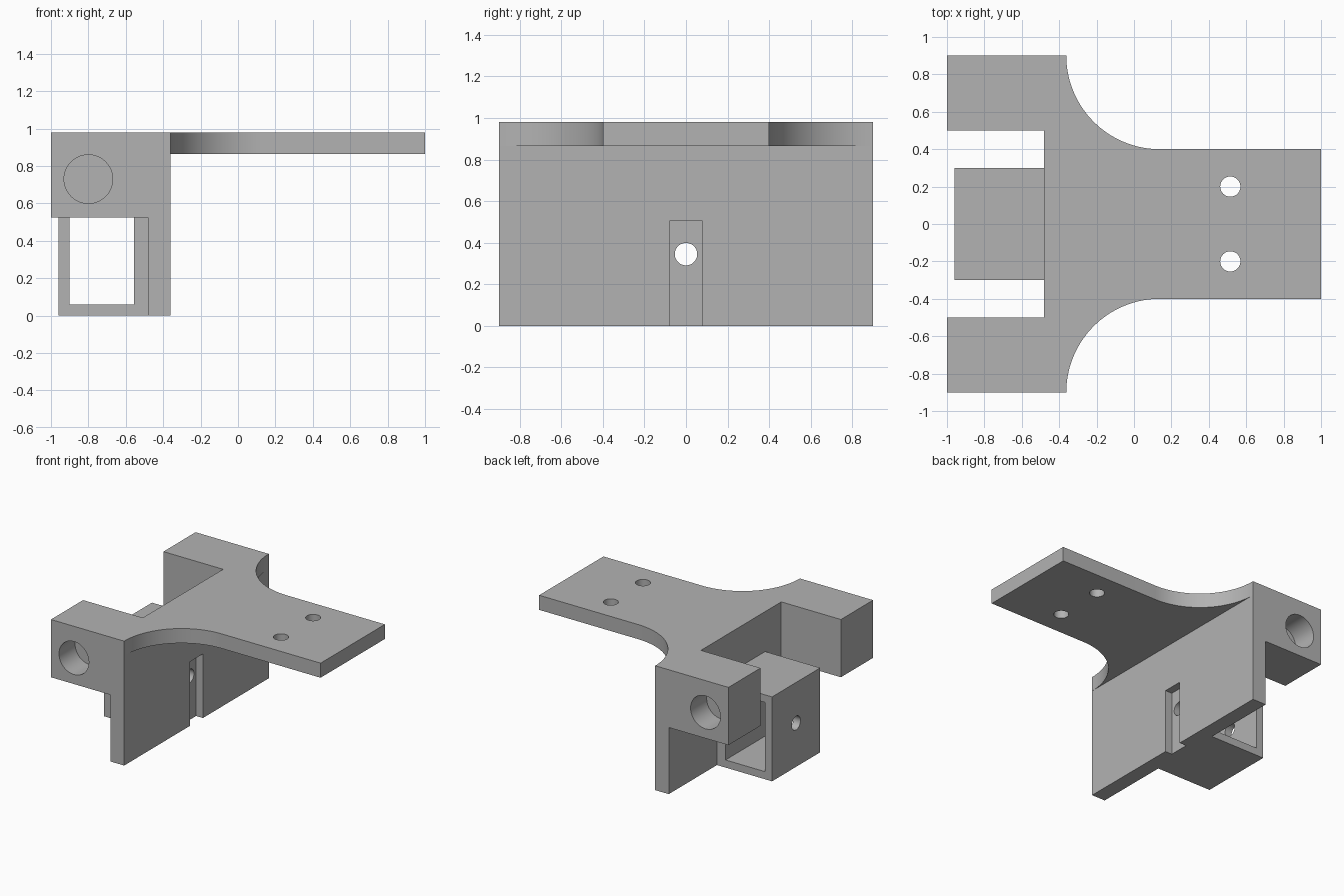
import bpy, bmesh, math
from mathutils import Matrix

cube = bpy.data.objects.get("Cube")
if cube:
    bpy.data.objects.remove(cube, do_unlink=True)

grey = bpy.data.materials.new("plain grey")
grey.use_nodes = True
GREY = (0.45, 0.45, 0.45, 1)
grey.diffuse_color = GREY
grey.node_tree.nodes["Principled BSDF"].inputs["Base Color"].default_value = GREY


def finish(name, bm):
    bmesh.ops.recalc_face_normals(bm, faces=bm.faces)
    mesh = bpy.data.meshes.new(name)
    bm.to_mesh(mesh)
    bm.free()
    mesh.materials.append(grey)
    obj = bpy.data.objects.new(name, mesh)
    bpy.context.collection.objects.link(obj)
    return obj


def box(name, x, y, z):
    bm = bmesh.new()
    spans = (x, y, z)
    size = Matrix.Diagonal([b - a for a, b in spans] + [1])
    centre = Matrix.Translation([(a + b) / 2 for a, b in spans])
    bmesh.ops.create_cube(bm, size=1, matrix=centre @ size)
    return finish(name, bm)


def cylinder(name, centre, radius, length, axis):
    turn = {"X": Matrix.Rotation(math.pi / 2, 4, "Y"),
            "Y": Matrix.Rotation(math.pi / 2, 4, "X"),
            "Z": Matrix.Identity(4)}[axis]
    bm = bmesh.new()
    bmesh.ops.create_cone(bm, cap_ends=True, segments=48, radius1=radius, radius2=radius,
                          depth=length, matrix=Matrix.Translation(centre) @ turn)
    return finish(name, bm)


def combine(target, tool, operation):
    mod = target.modifiers.new(operation, "BOOLEAN")
    mod.operation, mod.solver, mod.object = operation, "EXACT", tool
    bpy.context.view_layer.objects.active = target
    bpy.ops.object.modifier_apply(modifier=mod.name)
    bpy.data.objects.remove(tool, do_unlink=True)


WALL_BACK, WALL_FRONT, HALF = -0.48, -0.362, 0.9
TOP, PLATE_BOTTOM, RADIUS = 0.98, 0.865, 0.5

# Top plate: a tongue that flares into the wall with quarter-circle curves
curve = []
for i in range(33):
    a = math.pi + i / 32 * math.pi / 2
    curve.append((WALL_FRONT + RADIUS + RADIUS * math.cos(a), HALF + RADIUS * math.sin(a)))
half = [(WALL_BACK, HALF)] + curve + [(1, HALF - RADIUS)]
outline = half + [(x, -y) for x, y in reversed(half)]
bm = bmesh.new()
face = bm.faces.new([bm.verts.new((x, y, PLATE_BOTTOM)) for x, y in outline])
top = bmesh.ops.extrude_face_region(bm, geom=[face])["geom"]
bmesh.ops.translate(bm, vec=(0, 0, TOP - PLATE_BOTTOM),
                    verts=[v for v in top if isinstance(v, bmesh.types.BMVert)])
bracket = finish("mounting_bracket", bm)

# Upright wall and the hollow central housing behind it
combine(bracket, box("wall", (WALL_BACK, WALL_FRONT), (-HALF, HALF), (0, PLATE_BOTTOM)), "UNION")
combine(bracket, box("housing", (-0.96, WALL_BACK), (-0.3, 0.3), (0, 0.665)), "UNION")

# Side lugs, each with a blind round socket on its outer face
for side in (-1, 1):
    span = sorted((side * 0.5, side * HALF))
    combine(bracket, box("lug", (-1, WALL_BACK), span, (0.525, TOP)), "UNION")
    combine(bracket, cylinder("socket", (-0.8, side * HALF, 0.73), 0.13, 0.4, "Y"), "DIFFERENCE")

# Housing opening, recessed slot, cross hole and plate screw holes
combine(bracket, box("opening", (-0.9, -0.555), (-0.4, 0.4), (0.06, 0.605)), "DIFFERENCE")
combine(bracket, box("slot", (WALL_FRONT - 0.06, 0), (-0.08, 0.08), (-0.1, 0.505)), "DIFFERENCE")
combine(bracket, cylinder("cross_hole", (-0.7, 0, 0.345), 0.054, 1, "X"), "DIFFERENCE")
for y in (-0.2, 0.2):
    combine(bracket, cylinder("screw_hole", (0.515, y, 0.92), 0.054, 0.4, "Z"), "DIFFERENCE")

# Merge flat faces and smooth only the curved ones
bm = bmesh.new()
bm.from_mesh(bracket.data)
bmesh.ops.remove_doubles(bm, verts=bm.verts, dist=0.0001)
bmesh.ops.dissolve_limit(bm, angle_limit=math.radians(0.5), verts=bm.verts, edges=bm.edges)
bm.to_mesh(bracket.data)
bm.free()
bpy.ops.object.select_all(action="DESELECT")
bracket.select_set(True)
bpy.context.view_layer.objects.active = bracket
bpy.ops.object.shade_smooth_by_angle(angle=math.radians(30))
